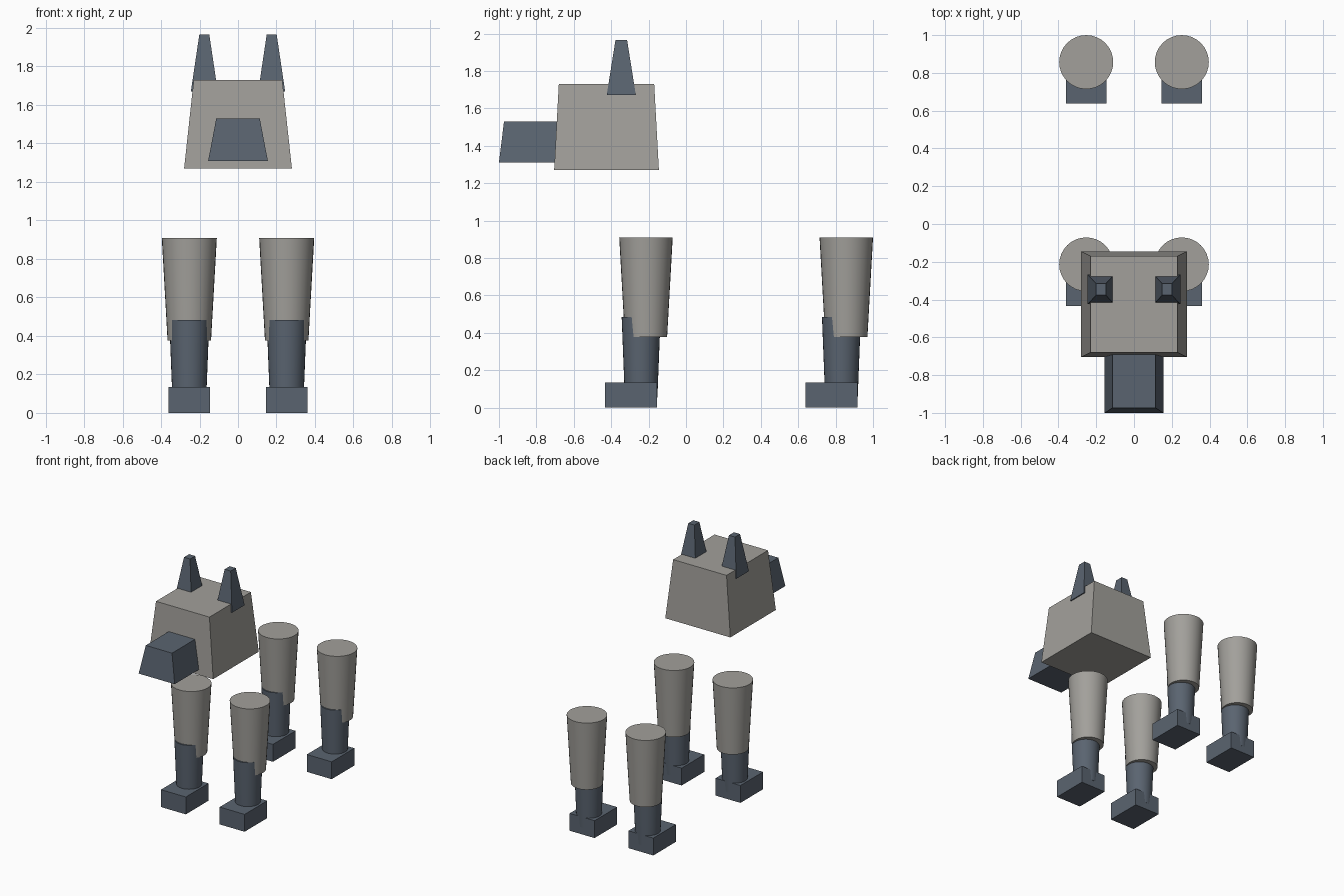
import bpy
import bmesh

if "Cube" in bpy.data.objects:
    bpy.data.objects.remove(bpy.data.objects["Cube"])


def material(name, rgb):
    m = bpy.data.materials.new(name)
    m.diffuse_color = (*rgb, 1.0)
    m.use_nodes = True
    m.node_tree.nodes["Principled BSDF"].inputs["Base Color"].default_value = m.diffuse_color
    return m


STONE = material("stone grey", (0.362, 0.352, 0.328))
SLATE = material("slate blue", (0.102, 0.127, 0.162))


def finish(bm, name, mat):
    bmesh.ops.recalc_face_normals(bm, faces=bm.faces)
    mesh = bpy.data.meshes.new(name)
    bm.to_mesh(mesh)
    bm.free()
    mesh.materials.append(mat)
    obj = bpy.data.objects.new(name, mesh)
    bpy.context.collection.objects.link(obj)
    return obj


def tapered_box(name, mat, center, z0, z1, base, top):
    """Box with different half sizes (x, y) at the bottom and the top."""
    bm = bmesh.new()
    bmesh.ops.create_cube(bm, size=2)
    for v in bm.verts:
        hx, hy = top if v.co.z > 0 else base
        v.co = (center[0] + v.co.x * hx, center[1] + v.co.y * hy,
                z1 if v.co.z > 0 else z0)
    return finish(bm, name, mat)


def tapered_cylinder(name, mat, center, z0, z1, r0, r1):
    bm = bmesh.new()
    bmesh.ops.create_cone(bm, cap_ends=True, segments=32,
                          radius1=r0, radius2=r1, depth=z1 - z0)
    bmesh.ops.translate(bm, verts=bm.verts, vec=(*center, (z0 + z1) / 2))
    obj = finish(bm, name, mat)
    bpy.ops.object.select_all(action='DESELECT')
    bpy.context.view_layer.objects.active = obj
    obj.select_set(True)
    bpy.ops.object.shade_smooth_by_angle()
    return obj


# Head and snout
tapered_box("head", STONE, (0, -0.425), 1.27, 1.73, (0.28, 0.28), (0.23, 0.255))
tapered_box("snout", SLATE, (0, -0.82), 1.31, 1.53, (0.155, 0.18), (0.113, 0.153))

for side, sx in (("left", -1), ("right", 1)):
    # Ears
    tapered_box(f"{side}_ear", SLATE, (sx * 0.175, -0.346), 1.67, 1.965,
                (0.07, 0.078), (0.026, 0.031))
    # Legs: thigh, shin and foot
    for end, y in (("front", -0.214), ("back", 0.857)):
        x = sx * 0.253
        tapered_cylinder(f"{end}_{side}_thigh", STONE, (x, y), 0.377, 0.91, 0.113, 0.143)
        tapered_cylinder(f"{end}_{side}_shin", SLATE, (x, y - 0.026), 0.053, 0.483, 0.087, 0.104)
        tapered_box(f"{end}_{side}_foot", SLATE, (x, y - 0.08), 0, 0.135,
                    (0.107, 0.139), (0.107, 0.139))
